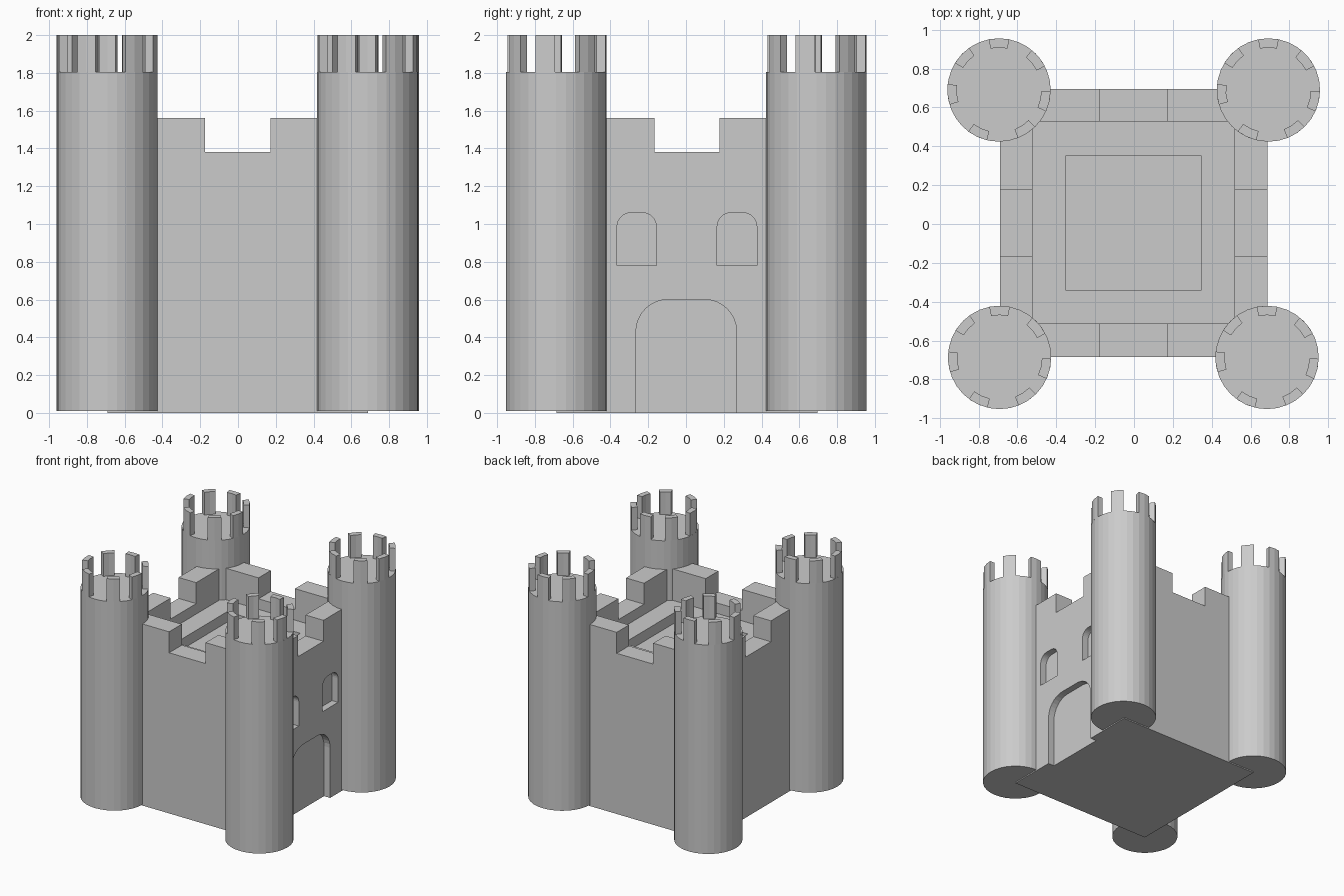
import bpy, bmesh, math

if "Cube" in bpy.data.objects:
    bpy.data.objects.remove(bpy.data.objects["Cube"])

stone = bpy.data.materials.new("grey stone")
stone.diffuse_color = (0.6, 0.6, 0.6, 1)
stone.use_nodes = True
stone.node_tree.nodes["Principled BSDF"].inputs["Base Color"].default_value = stone.diffuse_color


def make(name, bm):
    bmesh.ops.recalc_face_normals(bm, faces=bm.faces)
    me = bpy.data.meshes.new(name)
    bm.to_mesh(me)
    bm.free()
    me.materials.append(stone)
    ob = bpy.data.objects.new(name, me)
    bpy.context.collection.objects.link(ob)
    return ob


def prism(bm, pts, direction):
    """Closed solid made by pushing a polygon along a direction."""
    f = bm.faces.new([bm.verts.new(p) for p in pts])
    new = bmesh.ops.extrude_face_region(bm, geom=[f], use_keep_orig=True)
    bmesh.ops.translate(bm, vec=direction,
                        verts=[v for v in new["geom"] if isinstance(v, bmesh.types.BMVert)])


def box(name, x0, x1, y0, y1, z0, z1):
    bm = bmesh.new()
    prism(bm, [(x0, y0, z0), (x1, y0, z0), (x1, y1, z0), (x0, y1, z0)], (0, 0, z1 - z0))
    return make(name, bm)


def arch(name, y0, y1, z0, z1, r, x0=0.63):
    """Opening cutter with rounded upper corners, facing +x."""
    pts = [(x0, y0, z0), (x0, y1, z0)]
    for cy, start in ((y1 - r, 0), (y0 + r, 90)):
        for i in range(9):
            a = math.radians(start + i * 90 / 8)
            pts.append((x0, cy + r * math.cos(a), z1 - r + r * math.sin(a)))
    bm = bmesh.new()
    prism(bm, pts, (0.2, 0, 0))
    return make(name, bm)


# Keep: solid block with battlements, sunken roof, gate and windows cut out
keep = box("keep", -0.69, 0.688, -0.685, 0.695, 0, 1.56)
cutters = [
    box("notch_cutter_y", -0.175, 0.172, -1, 1, 1.38, 2),
    box("notch_cutter_x", -1, 1, -0.168, 0.178, 1.38, 2),
    box("roof_cutter", -0.522, 0.517, -0.513, 0.528, 1.29, 2),
    box("roof_recess_cutter", -0.35, 0.345, -0.342, 0.353, 1.2, 2),
    arch("gate_cutter", -0.265, 0.268, -0.1, 0.6, 0.17),
    arch("window_cutter_1", -0.365, -0.157, 0.78, 1.06, 0.075),
    arch("window_cutter_2", 0.165, 0.375, 0.78, 1.06, 0.075),
]
bpy.context.view_layer.objects.active = keep
for c in cutters:
    m = keep.modifiers.new("cut", 'BOOLEAN')
    m.operation, m.solver, m.object = 'DIFFERENCE', 'EXACT', c
    bpy.ops.object.modifier_apply(modifier=m.name)
    bpy.data.objects.remove(c)

# Corner towers: round shaft with thin merlons around the rim
R, RIN, SIDES = 0.266, 0.218, 32
MERLONS = (39, 90, 137, 185, 245, 303, 347)


def tower(name, cx, cy):
    bm = bmesh.new()

    def p(r, deg, z):
        a = math.radians(deg)
        return (cx + r * math.cos(a), cy + r * math.sin(a), z)

    prism(bm, [p(R, i * 360 / SIDES, 0.01) for i in range(SIDES)], (0, 0, 1.795))
    for mid in MERLONS:
        steps = [mid + d for d in (-11.5, 0, 11.5)]
        outline = [p(R, a, 1.805) for a in steps] + [p(RIN, a, 1.805) for a in reversed(steps)]
        prism(bm, outline, (0, 0, 0.195))
    return make(name, bm)


tower("tower_front_left", -0.692, -0.687)
tower("tower_front_right", 0.685, -0.687)
tower("tower_back_left", -0.695, 0.69)
tower("tower_back_right", 0.692, 0.69)
